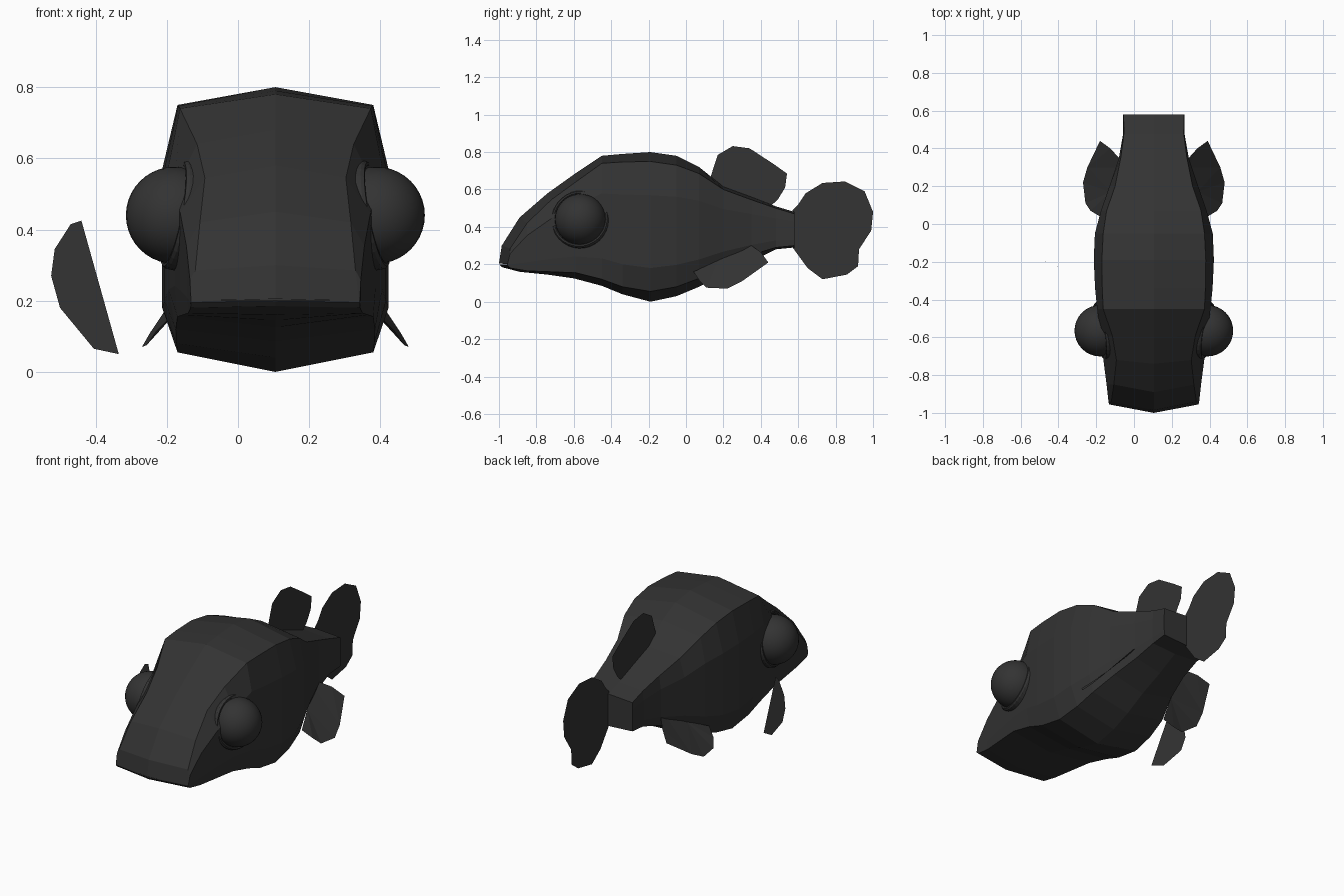
import bpy, bmesh, math
from mathutils import Matrix, Vector

if "Cube" in bpy.data.objects:
    bpy.data.objects.remove(bpy.data.objects["Cube"])

CX = 0.105  # centre line of the fish

mat = bpy.data.materials.new("charcoal")
mat.diffuse_color = (0.033, 0.033, 0.033, 1)
mat.use_nodes = True
mat.node_tree.nodes["Principled BSDF"].inputs["Base Color"].default_value = mat.diffuse_color


def finish(name, bm, smooth=False):
    bmesh.ops.recalc_face_normals(bm, faces=bm.faces)
    me = bpy.data.meshes.new(name)
    bm.to_mesh(me)
    bm.free()
    me.materials.append(mat)
    for p in me.polygons:
        p.use_smooth = smooth
    ob = bpy.data.objects.new(name, me)
    bpy.context.collection.objects.link(ob)
    return ob


def sheet(name, points):
    # thin fin made from a single outline
    bm = bmesh.new()
    bm.faces.new([bm.verts.new(p) for p in points])
    bmesh.ops.triangulate(bm, faces=bm.faces[:])
    return finish(name, bm)


# Body: y, side setback, top z, shoulder z, shoulder, side and belly half widths, belly edge z, keel z
sections = [
    (-1.0, .045, .205, .20, .235, .237, .237, .195, .20),
    (-.985, .045, .30, .285, .225, .24, .238, .18, .185),
    (-.89, .04, .45, .42, .212, .25, .245, .165, .16),
    (-.74, .02, .58, .545, .198, .267, .26, .16, .145),
    (-.60, .01, .68, .64, .22, .282, .275, .155, .125),
    (-.45, 0, .78, .74, .268, .30, .28, .12, .085),
    (-.34, 0, .79, .747, .273, .311, .278, .08, .04),
    (-.19, 0, .80, .75, .275, .318, .275, .055, 0),
    (-.05, 0, .78, .73, .268, .312, .265, .08, .03),
    (.07, 0, .72, .685, .25, .28, .25, .125, .08),
    (.20, 0, .615, .60, .205, .235, .205, .195, .15),
    (.35, 0, .56, .545, .175, .185, .17, .25, .215),
    (.48, 0, .51, .50, .158, .162, .158, .29, .28),
    (.58, 0, .48, .47, .16, .162, .16, .30, .29),
]
bm = bmesh.new()
rings = []
for y, dy, zt, zs, ws, w, wb, zb, zc in sections:
    side = [(ws, zs), (w, zb + .74 * (zs - zb)), (w, zb + .18 * (zs - zb)), (wb, zb)]
    ring = [(0, y, zt)] + [(x, y + dy, z) for x, z in side]
    ring += [(0, y, zc)] + [(-x, y + dy, z) for x, z in reversed(side)]
    rings.append([bm.verts.new((CX + x, yy, z)) for x, yy, z in ring])
for a, b in zip(rings, rings[1:]):
    for i in range(len(a)):
        j = (i + 1) % len(a)
        bm.faces.new((a[i], a[j], b[j], b[i]))
bm.faces.new(rings[0])
bm.faces.new(rings[-1])
finish("body", bm)

# Eyes with raised sockets
for s, label in ((-1, "left"), (1, "right")):
    bm = bmesh.new()
    bmesh.ops.create_uvsphere(bm, u_segments=32, v_segments=20, radius=.136,
                              matrix=Matrix.Translation((CX + s * .284, -.565, .44)))
    finish(label + "_eye", bm, True)

    normal = Vector((s, -.17, .19)).normalized()
    turn = Vector((0, 0, 1)).rotation_difference(normal).to_matrix().to_4x4()
    place = Matrix.Translation((CX + s * .27, -.565, .44)) @ turn
    bm = bmesh.new()
    profile = [(.155, -.09), (.155, .008), (.149, .017), (.141, .017), (.132, .005)]
    n = 32
    loops = []
    for r, z in profile:
        loops.append([bm.verts.new(place @ Vector((r * math.cos(t), r * math.sin(t), z)))
                      for t in (2 * math.pi * k / n for k in range(n))])
    for a, b in zip(loops, loops[1:]):
        for i in range(n):
            j = (i + 1) % n
            bm.faces.new((a[i], a[j], b[j], b[i]))
    finish(label + "_eye_socket", bm)

# Tail and back fins on the centre line
tail = [(.57, .49), (.60, .52), (.64, .58), (.73, .635), (.85, .643), (.955, .59),
        (1.0, .48), (.99, .38), (.925, .28), (.92, .19), (.86, .145), (.73, .12),
        (.65, .18), (.57, .29)]
sheet("tail_fin", [(CX, y, z) for y, z in tail])
back = [(.13, .66), (.145, .71), (.17, .785), (.25, .832), (.34, .82), (.47, .735),
        (.54, .685), (.53, .61), (.49, .545), (.45, .51), (.20, .58)]
sheet("back_fin", [(CX, y, z) for y, z in back])

# Lower fins, mirrored
lower = [(.285, .04, .16), (.335, .07, .115), (.362, .11, .075), (.375, .22, .07),
         (.352, .30, .11), (.285, .44, .21), (.23, .40, .265), (.185, .35, .30),
         (.185, .30, .285), (.23, .17, .22)]
for s, label in ((-1, "left"), (1, "right")):
    sheet(label + "_lower_fin", [(CX + s * x, y, z) for x, y, z in lower])

# Curved side fin standing off the left flank
curved = [(-.44, .425), (-.47, .415), (-.515, .345), (-.525, .27), (-.50, .18),
          (-.405, .065), (-.335, .05), (-.375, .095), (-.44, .205), (-.465, .29), (-.46, .355)]
sheet("side_fin", [(x, -.18 - .36 * (x + .525), z) for x, z in curved])
